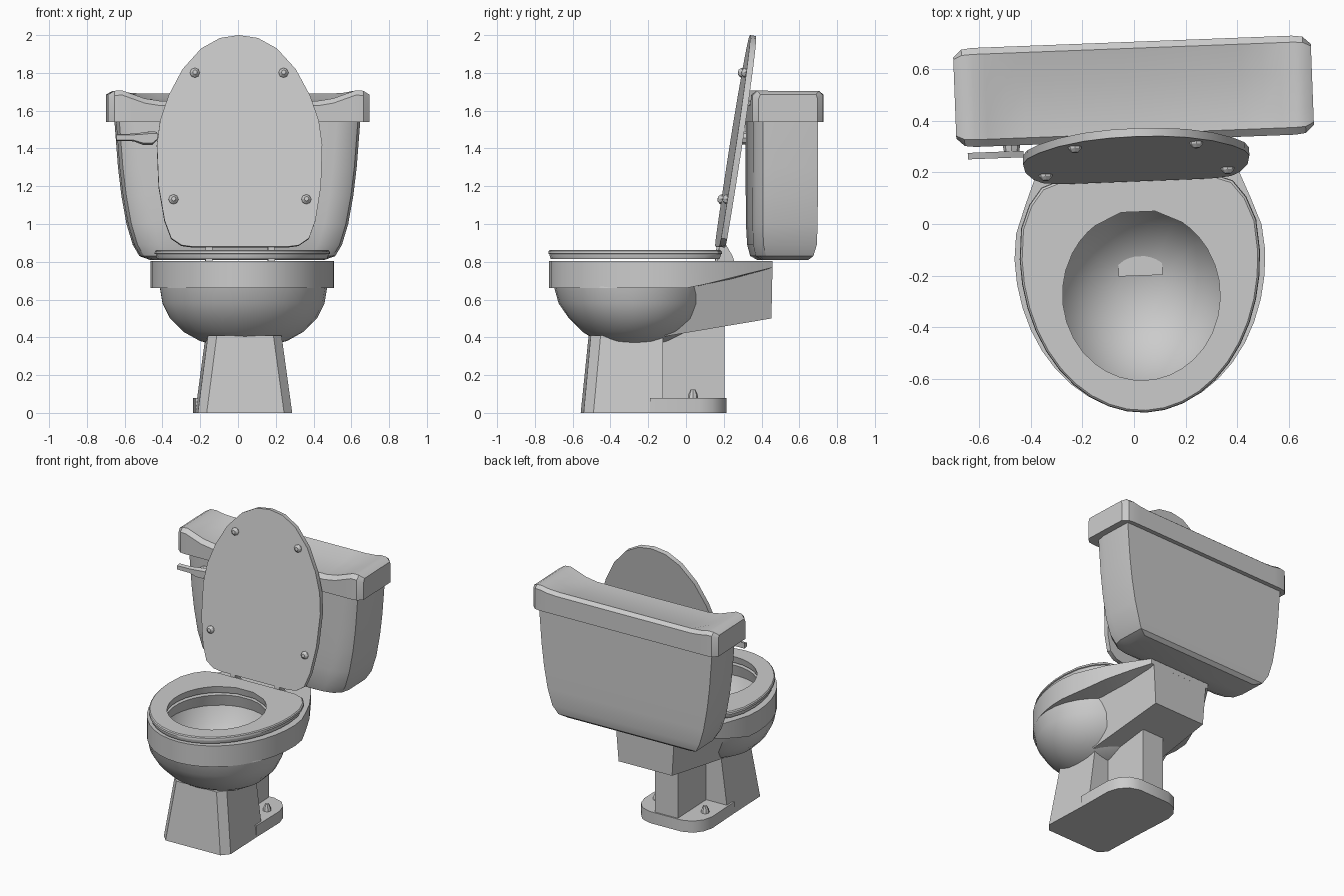
import bpy, bmesh
from math import sin, cos, pi, atan2, radians
from mathutils import Vector

if "Cube" in bpy.data.objects:
    bpy.data.objects.remove(bpy.data.objects["Cube"])

parts = []


def loft(name, rings, closed=True, cap0=True, cap1=True, loop=False):
    """Skin a list of equal-length point rings."""
    bm = bmesh.new()
    vs = [[bm.verts.new(p) for p in r] for r in rings]
    n = len(vs[0])
    pairs = list(zip(vs, vs[1:])) + ([(vs[-1], vs[0])] if loop else [])
    for a, b in pairs:
        for i in range(n if closed else n - 1):
            j = (i + 1) % n
            bm.faces.new((a[i], a[j], b[j], b[i]))
    if cap0 and not loop:
        bm.faces.new(vs[0][::-1])
    if cap1 and not loop:
        bm.faces.new(vs[-1])
    bmesh.ops.recalc_face_normals(bm, faces=bm.faces)
    me = bpy.data.meshes.new(name)
    bm.to_mesh(me)
    bm.free()
    ob = bpy.data.objects.new(name, me)
    bpy.context.collection.objects.link(ob)
    parts.append(ob)
    return ob


def rod(name, p0, p1, radii, n=8):
    """Round part along an axis; radii are spread evenly from p0 to p1."""
    p0, p1 = Vector(p0), Vector(p1)
    q = (p1 - p0).to_track_quat('Z', 'Y')
    rings = []
    for k, r in enumerate(radii):
        c = p0.lerp(p1, k / (len(radii) - 1))
        rings.append([c + q @ Vector((r * cos(2 * pi * i / n), r * sin(2 * pi * i / n), 0)) for i in range(n)])
    return loft(name, rings)


def mirrored(half):
    """Close a right-hand half outline (x >= 0) by mirroring it in x."""
    return half + [(-x, y) for x, y in reversed(half) if x > 1e-6]


def at(outline, z):
    return [(x, y, z) for x, y in outline]


CY = -0.275


def ellipse_like(outline, rx, ry, z, cy=CY):
    """Ellipse whose points line up with the angles of an outline."""
    out = []
    for x, y in outline:
        a = atan2(y - CY, x)
        out.append((rx * cos(a), cy + ry * sin(a), z))
    return out


def front_arc(rx, ry, cy, n=10):
    return [(rx * sin(pi / 2 * i / n), cy - ry * cos(pi / 2 * i / n)) for i in range(n + 1)]


# bowl: outer body, rim with rear shelf, and hollow inside in one skin
rim = mirrored(front_arc(0.485, 0.605, -0.12) + [(0.475, -0.02), (0.435, 0.09), (0.395, 0.19), (0.31, 0.34), (0.24, 0.45), (0.1, 0.45)])
outer = [(0.35, 0.10, 0.09, -0.28), (0.38, 0.23, 0.19, -0.28), (0.43, 0.32, 0.28, -0.27),
         (0.50, 0.39, 0.35, -0.27), (0.58, 0.43, 0.40, -0.275), (0.67, 0.445, 0.425, -0.275)]
inner = [(0.80, 0.31, 0.335), (0.72, 0.335, 0.355), (0.62, 0.30, 0.31), (0.52, 0.21, 0.22), (0.45, 0.09, 0.1)]
rings = [ellipse_like(rim, rx, ry, z, cy) for z, rx, ry, cy in outer]
rings.append([(x, y, 0.66 + 0.11 * max(0, y) / 0.45) for x, y in rim])
rings.append(at(rim, 0.805))
rings += [ellipse_like(rim, rx, ry, z) for z, rx, ry in inner]
loft("bowl", rings)

# block under the rear shelf, open where it runs into the bowl
sections = [(-0.12, -0.12, 0.36, 0.22, 0.67, 0.405), (0.45, 0.445, 0.22, 0.2, 0.78, 0.5)]
loft("rear_block", [[(-wt, yt, zt), (-wb, yb, zb), (wb, yb, zb), (wt, yt, zt)]
                    for yt, yb, wt, wb, zt, zb in sections], closed=False, cap0=False)

# seat ring, two thin layers with a groove between
seat = mirrored(front_arc(0.465, 0.61, -0.12) + [(0.455, 0.0), (0.42, 0.09), (0.37, 0.155), (0.3, 0.18), (0.1, 0.18)])


def shrink(s, z):
    return [(x * s, CY + (y - CY) * s, z) for x, y in seat]


loft("seat", [ellipse_like(seat, 0.315, 0.34, 0.815), shrink(0.97, 0.815), shrink(0.985, 0.835),
              shrink(0.985, 0.84), shrink(1, 0.843), shrink(0.995, 0.856), shrink(0.98, 0.862),
              ellipse_like(seat, 0.305, 0.33, 0.862)], loop=True)


# raised seat cover, leaning back against the tank
def lean(z):
    return 0.165 + (z - 0.88) * 0.155


cover = mirrored([(0, 2.0), (0.1, 1.985), (0.2, 1.93), (0.3, 1.82), (0.375, 1.68), (0.42, 1.55), (0.438, 1.42),
                  (0.43, 1.2), (0.40, 1.02), (0.365, 0.925), (0.31, 0.888), (0.25, 0.88)])
loft("seat_cover", [[(x, lean(z) + d, z - d * 0.15) for x, z in cover] for d in (0, 0.032)])

for s in (-1, 1):
    # bumpers and hinges
    for x, z in ((0.235, 1.8), (0.352, 1.13)):
        rod("cover_bumper", (s * x, lean(z) + 0.005, z), (s * x, lean(z) - 0.022, z + 0.004), (0.027, 0.025, 0.012))
    loft("hinge", [[(s * 0.165 + dx, y, z) for y, z in ((0.16, 0.80), (0.25, 0.80), (0.24, 0.83), (0.205, 0.89), (0.17, 0.89))]
                   for dx in (-0.018, 0.018)])
    # floor bolts
    rod("floor_bolt", (s * 0.18, 0.03, 0.075), (s * 0.18, 0.03, 0.125), (0.028, 0.024, 0.012))

# pedestal: front pillar, narrow rear column, foot plate
loft("pedestal", [at(mirrored([(w - 0.045, yf), (w, yf + 0.05), (w, -0.13)]), z)
                  for z, w, yf in ((0, 0.25, -0.55), (0.41, 0.195, -0.51))])
loft("rear_column", [at(mirrored([(0.085, -0.2), (0.085, 0.2)]), z) for z in (0.04, 0.48)])
foot = mirrored([(0.25, -0.2), (0.255, 0.06), (0.235, 0.13), (0.19, 0.185), (0.12, 0.21)])
loft("foot_plate", [at(foot, 0), at(foot, 0.08)])

# tank: rounded front corners, square back, tapering down
tank = []
for z, w, yf, yb in ((0.81, 0.46, 0.39, 0.63), (0.83, 0.515, 0.355, 0.655), (0.89, 0.55, 0.34, 0.672), (1.0, 0.583, 0.335, 0.675),
                     (1.15, 0.61, 0.335, 0.675), (1.3, 0.628, 0.335, 0.675), (1.56, 0.648, 0.335, 0.675)):
    tank.append(at(mirrored([(w - 0.13, yf), (w - 0.06, yf + 0.015), (w - 0.015, yf + 0.05), (w, yf + 0.11), (w, yb)]), z))
loft("tank", tank)

# tank lid: cross-sections along x, dished in the middle with raised ends
half = [(0, 0, 1.65, 1.65, 1.69), (0.42, 0, 1.652, 1.65, 1.69), (0.5, 0, 1.665, 1.66, 1.69),
        (0.57, 0, 1.69, 1.685, 1.695), (0.62, 0, 1.708, 1.705, 1.705), (0.66, 0.005, 1.705, 1.705, 1.703),
        (0.692, 0.035, 1.685, 1.685, 1.685)]
stations = [(-r[0],) + r[1:] for r in reversed(half[1:])] + half
loft("tank_lid", [[(x, 0.322 + i, 1.54), (x, 0.322 + i, zf - 0.025), (x, 0.35 + i * 0.5, zf), (x, 0.42, zm),
                   (x, 0.56, zm + 0.3 * (zb - zm)), (x, 0.68 - i * 0.5, zb), (x, 0.705 - i, zb - 0.02), (x, 0.705 - i, 1.54)]
                  for x, i, zf, zm, zb in stations])

# flush handle: pivot and bent lever
rod("handle_pivot", (-0.48, 0.36, 1.455), (-0.48, 0.29, 1.455), (0.034, 0.034, 0.028))
lever = [(-0.435, 1.465, 0.022), (-0.46, 1.455, 0.036), (-0.51, 1.452, 0.033), (-0.56, 1.458, 0.02), (-0.65, 1.458, 0.019)]
loft("handle_lever", [[(x, y, z + k * h) for y, k in ((0.275, -0.7), (0.275, 0.7), (0.3, 1), (0.3, -1))]
                      for x, z, h in lever])

# the whole fixture stands slightly turned; smooth the curved surfaces
for ob in parts:
    ob.rotation_euler.z = radians(2.2)
    ob.location.x = 0.018
    ob.select_set(True)
bpy.context.view_layer.objects.active = parts[0]
bpy.ops.object.shade_smooth_by_angle(angle=radians(32))
